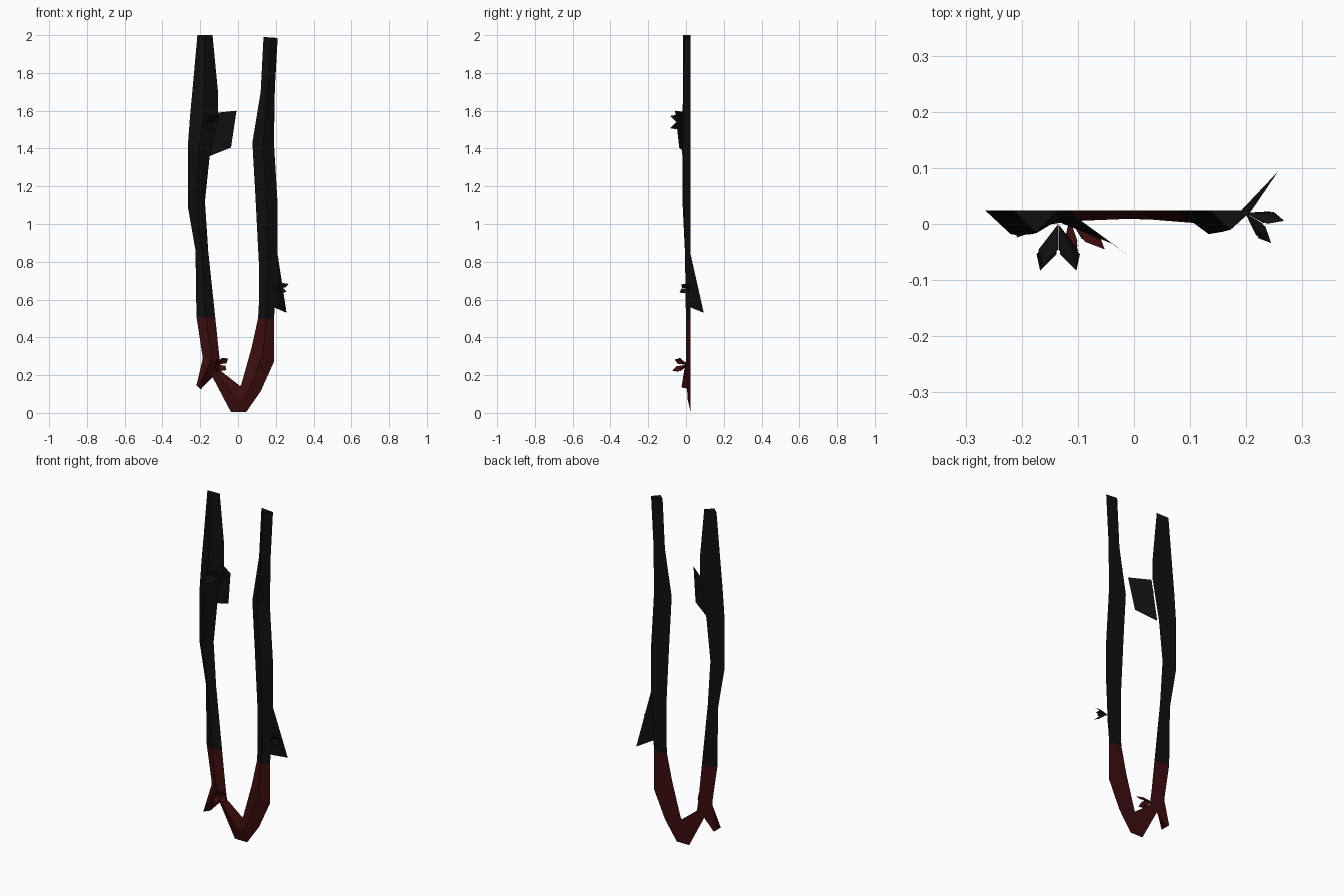
import bpy
import bmesh
import math
from mathutils import Vector

cube = bpy.data.objects.get("Cube")
if cube:
    bpy.data.objects.remove(cube, do_unlink=True)


def make_material(name, colour):
    mat = bpy.data.materials.new(name)
    mat.use_nodes = True
    mat.diffuse_color = (*colour, 1)
    shader = mat.node_tree.nodes["Principled BSDF"]
    shader.inputs["Base Color"].default_value = (*colour, 1)
    shader.inputs["Roughness"].default_value = 0.9
    return mat


BLACK = make_material("charred black", (0.005, 0.005, 0.005))
RED = make_material("dark red", (0.045, 0.004, 0.005))
BACK = 0.024


def finish(name, bm, mats):
    """Turn a bmesh into a flat-shaded object."""
    bm.normal_update()
    mesh = bpy.data.meshes.new(name)
    bm.to_mesh(mesh)
    bm.free()
    for mat in mats:
        mesh.materials.append(mat)
    obj = bpy.data.objects.new(name, mesh)
    bpy.context.collection.objects.link(obj)
    return obj


def strand(name, stations, lean=0.5, colour_height=0.51):
    """Loft a three-sided stem: flat back, ridge in front, red below a height."""
    bm = bmesh.new()
    rings = []
    for ox, oz, ix, iz, ridge in stations:
        outer, inner = Vector((ox, BACK, oz)), Vector((ix, BACK, iz))
        mid = outer.lerp(inner, lean)
        mid.y = ridge
        rings.append([bm.verts.new(p) for p in (outer, mid, inner)])
    for a, b in zip(rings, rings[1:]):
        for i in range(3):
            j = (i + 1) % 3
            bm.faces.new((a[i], a[j], b[j], b[i]))
    bm.faces.new(rings[0])
    bm.faces.new(rings[-1])
    bmesh.ops.recalc_face_normals(bm, faces=bm.faces)
    for face in bm.faces:
        face.material_index = int(face.calc_center_median().z < colour_height)
    return finish(name, bm, (BLACK, RED))


def leaf(name, points, mat):
    """A single thin leaf blade."""
    bm = bmesh.new()
    bm.faces.new([bm.verts.new(p) for p in points])
    return finish(name, bm, (mat,))


def flower(name, base, axis, length, spread, width, count, mat):
    """Folded pointed petals fanned around an axis."""
    bm = bmesh.new()
    base, axis = Vector(base), Vector(axis).normalized()
    side = axis.cross(Vector((0, 0, 1))).normalized()
    up = side.cross(axis)
    for k in range(count):
        turn = math.tau * (k + 0.5) / count
        out = side * math.cos(turn) + up * math.sin(turn)
        across = axis.cross(out)
        along = axis * math.cos(spread) + out * math.sin(spread)
        reach = length * (1 if k % 2 else 0.85)
        root = bm.verts.new(base)
        tip = bm.verts.new(base + along * reach)
        crease = bm.verts.new(base + along * reach * 0.6 + out * width * 0.3)
        for sign in (-1, 1):
            edge = bm.verts.new(base + along * reach * 0.65 + across * sign * width)
            bm.faces.new((root, edge, crease))
            bm.faces.new((crease, edge, tip))
    return finish(name, bm, (mat,))


# Main forked stem, from the right tip down round the bend and up the left
strand("stem", [
    (-0.215, 2.0, -0.135, 2.0, -0.015),
    (-0.24, 1.72, -0.107, 1.71, -0.016),
    (-0.254, 1.57, -0.107, 1.59, -0.018),
    (-0.265, 1.42, -0.15, 1.36, -0.02),
    (-0.265, 1.09, -0.175, 1.12, -0.018),
    (-0.225, 0.86, -0.158, 0.86, -0.006),
    (-0.22, 0.51, -0.12, 0.5, 0),
    (-0.188, 0.3, -0.1, 0.31, 0),
    (-0.135, 0.19, -0.088, 0.22, 0.005),
    (-0.037, 0.004, 0.01, 0.143, 0.009),
    (0.043, 0.004, 0.016, 0.146, 0.008),
    (0.12, 0.115, 0.037, 0.22, 0.004),
    (0.19, 0.27, 0.073, 0.35, 0),
    (0.19, 0.5, 0.106, 0.5, 0),
    (0.198, 0.6, 0.11, 0.57, -0.002),
    (0.21, 0.85, 0.11, 0.8, -0.004),
    (0.21, 1.1, 0.092, 1.15, -0.012),
    (0.19, 1.43, 0.076, 1.43, -0.018),
    (0.195, 1.72, 0.12, 1.7, -0.014),
    (0.21, 1.985, 0.135, 1.99, -0.01),
])

# Short side shoot near the bend
strand("side_shoot", [
    (-0.188, 0.31, -0.105, 0.25, 0),
    (-0.188, 0.28, -0.135, 0.19, -0.008),
    (-0.22, 0.145, -0.197, 0.125, -0.024),
])

# Large leaves
leaf("upper_leaf", [(-0.107, 0.015, 1.59), (-0.008, -0.058, 1.6),
                    (-0.037, -0.036, 1.405), (-0.15, 0.01, 1.36)], BLACK)
leaf("side_leaf", [(0.208, 0.022, 0.85), (0.257, 0.094, 0.53),
                   (0.187, 0.02, 0.56)], BLACK)

# Small clusters of petals
flower("upper_flower", (-0.135, 0, 1.54), (0, -1, 0), 0.095,
       0.5, 0.025, 4, BLACK)
flower("lower_flower", (-0.115, 0.01, 0.255), (0.4, -0.85, 0), 0.09,
       0.55, 0.02, 4, RED)
flower("side_flower", (0.198, 0.02, 0.66), (0.85, -0.5, 0), 0.075,
       0.45, 0.017, 4, BLACK)
